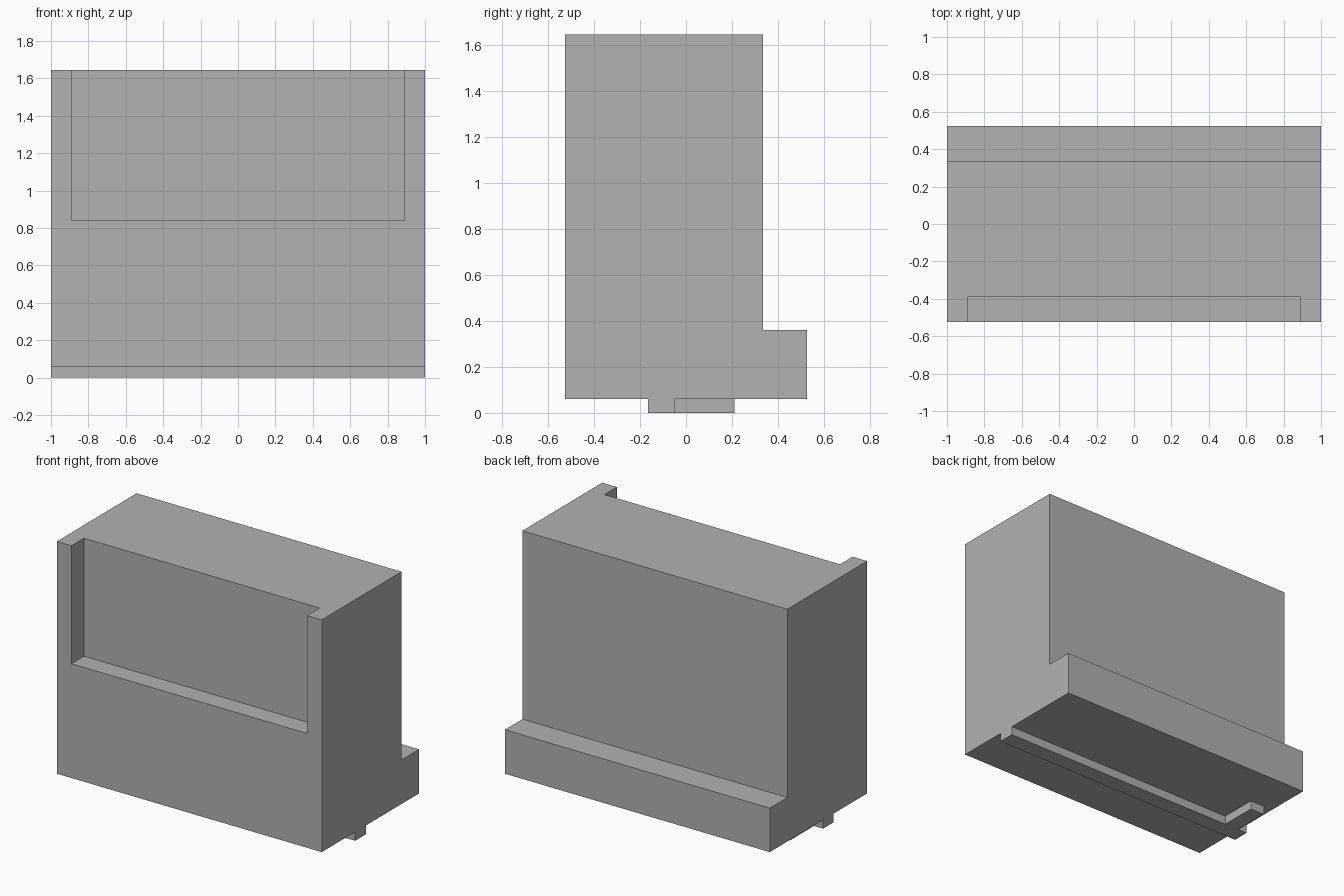
import bpy
import bmesh
from mathutils import Vector

if "Cube" in bpy.data.objects:
    bpy.data.objects.remove(bpy.data.objects["Cube"], do_unlink=True)

# One plain grey for everything
GREY = (0.445, 0.445, 0.445, 1.0)
grey = bpy.data.materials.new("plain_grey")
grey.use_nodes = True
grey.diffuse_color = GREY
grey.node_tree.nodes["Principled BSDF"].inputs["Base Color"].default_value = GREY


def make_object(name, bm):
    bmesh.ops.recalc_face_normals(bm, faces=bm.faces)
    mesh = bpy.data.meshes.new(name)
    bm.to_mesh(mesh)
    bm.free()
    mesh.materials.append(grey)
    obj = bpy.data.objects.new(name, mesh)
    bpy.context.collection.objects.link(obj)
    return obj


def extrude_profile(name, profile, x_min, x_max):
    """Sweep a side (y, z) outline along x."""
    bm = bmesh.new()
    face = bm.faces.new([bm.verts.new((x_min, y, z)) for y, z in profile])
    swept = bmesh.ops.extrude_face_region(bm, geom=[face])["geom"]
    verts = [g for g in swept if isinstance(g, bmesh.types.BMVert)]
    bmesh.ops.translate(bm, vec=Vector((x_max - x_min, 0, 0)), verts=verts)
    return make_object(name, bm)


def rectangle(y0, y1, z0, z1):
    return [(y0, z0), (y1, z0), (y1, z1), (y0, z1)]


FRONT, BACK, WALL = -0.525, 0.525, 0.335
BOTTOM, LEDGE, TOP = 0.06, 0.36, 1.645
RAIL_FRONT, RAIL_BACK = -0.165, -0.05

# Body with rear ledge and full-width rail underneath
body = extrude_profile("body", [
    (FRONT, BOTTOM), (RAIL_FRONT, BOTTOM), (RAIL_FRONT, 0), (RAIL_BACK, 0),
    (RAIL_BACK, BOTTOM), (BACK, BOTTOM), (BACK, LEDGE), (WALL, LEDGE),
    (WALL, TOP), (FRONT, TOP)], -1, 1)

# Front recess, open at the top
cutter = extrude_profile("recess_cutter",
                         rectangle(FRONT - 0.2, -0.39, 0.84, TOP + 0.2), -0.89, 0.89)
cutter.hide_render = True
cutter.hide_viewport = True
cutter.display_type = 'WIRE'
recess = body.modifiers.new("front_recess", 'BOOLEAN')
recess.operation = 'DIFFERENCE'
recess.solver = 'EXACT'
recess.object = cutter

# Short tab running back from the rail near one end
extrude_profile("bottom_tab", rectangle(RAIL_BACK, 0.21, 0, BOTTOM), -0.93, -0.82)
